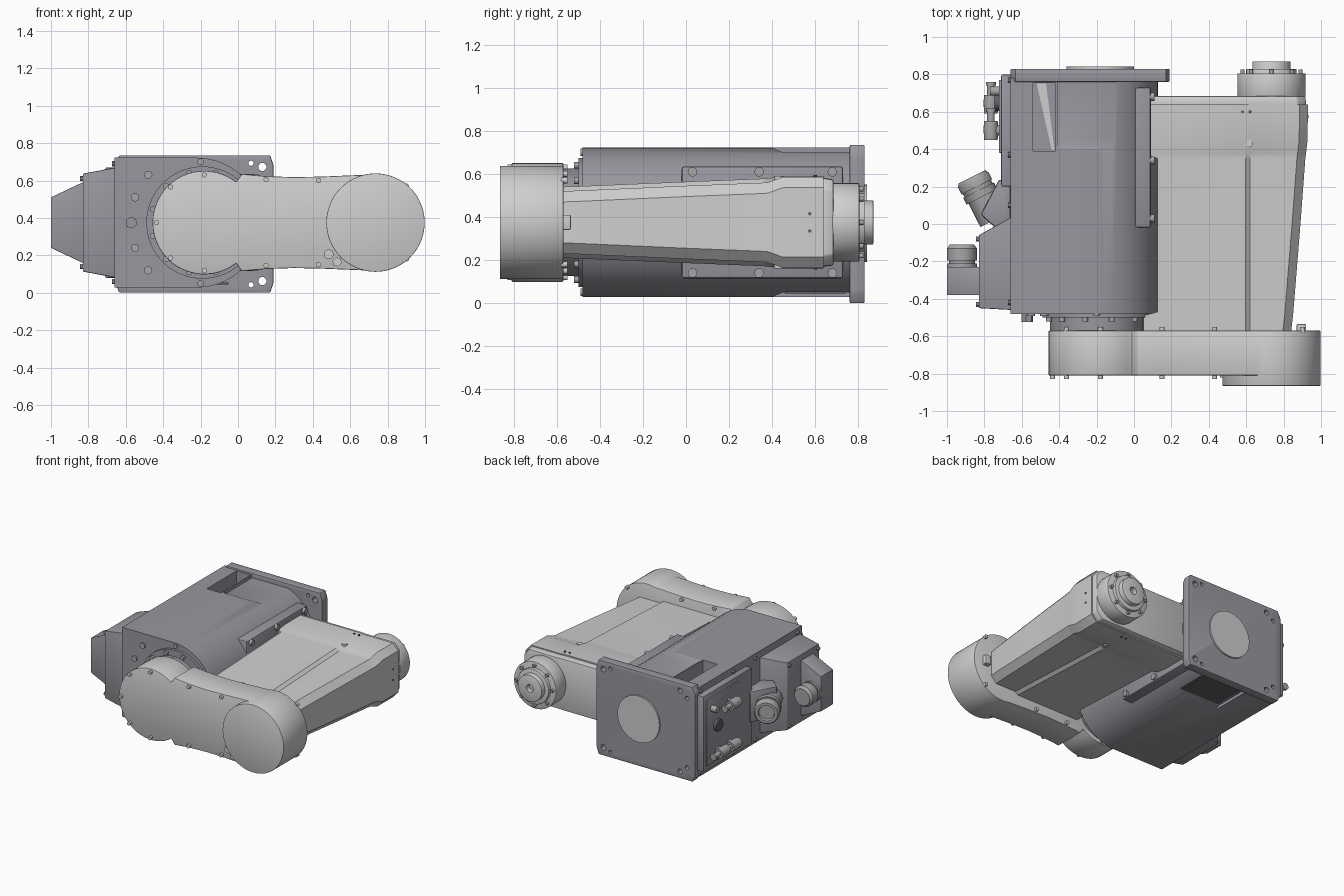
import bpy, bmesh, math
from mathutils import Vector

cube = bpy.data.objects.get("Cube")
if cube:
    bpy.data.objects.remove(cube, do_unlink=True)


def material(name, rgb):
    m = bpy.data.materials.new(name)
    m.use_nodes = True
    m.diffuse_color = (*rgb, 1)
    m.node_tree.nodes["Principled BSDF"].inputs["Base Color"].default_value = (*rgb, 1)
    return m


LIGHT = material("light grey paint", (0.62, 0.62, 0.62))
BODY = material("slate grey paint", (0.32, 0.31, 0.345))
STEEL = material("steel grey", (0.38, 0.38, 0.39))
DARK = material("dark cover", (0.12, 0.12, 0.13))
MID = Vector((0, 0, 0.375))
X, Y, Z = Vector((1, 0, 0)), Vector((0, 1, 0)), Vector((0, 0, 1))


def finish(ob, bevel=0, segments=2):
    """Apply an optional edge bevel, then smooth with sharp edges kept."""
    bpy.ops.object.select_all(action="DESELECT")
    ob.select_set(True)
    bpy.context.view_layer.objects.active = ob
    if bevel:
        b = ob.modifiers.new("edges", "BEVEL")
        b.width, b.segments, b.limit_method = bevel, segments, "ANGLE"
        bpy.ops.object.modifier_apply(modifier=b.name)
    bpy.ops.object.shade_smooth_by_angle(angle=math.radians(32))
    return ob


def loft(name, sections, mat, bevel=0, segments=2):
    """Skin a row of matching closed sections and cap the ends."""
    bm = bmesh.new()
    rings = [[bm.verts.new(p) for p in s] for s in sections]
    n = len(rings[0])
    for a, b in zip(rings, rings[1:]):
        for i in range(n):
            bm.faces.new((a[i], a[(i + 1) % n], b[(i + 1) % n], b[i]))
    bm.faces.new(rings[0])
    bm.faces.new(rings[-1])
    bmesh.ops.recalc_face_normals(bm, faces=bm.faces)
    me = bpy.data.meshes.new(name)
    bm.to_mesh(me)
    bm.free()
    me.materials.append(mat)
    ob = bpy.data.objects.new(name, me)
    bpy.context.collection.objects.link(ob)
    return finish(ob, bevel, segments)


def box(name, lo, hi, mat, bevel=0):
    (a, b, c), (d, e, f) = lo, hi
    return loft(name, [[(x, b, c), (x, e, c), (x, e, f), (x, b, f)] for x in (a, d)], mat, bevel)


def prism_y(name, pts, y0, y1, mat, bevel=0):
    return loft(name, [[(x, y, z) for x, z in pts] for y in (y0, y1)], mat, bevel)


def turned(name, start, axis, rings, mat, sides=48, bevel=0):
    """Solid of revolution; rings are (distance along axis, radius)."""
    axis = Vector(axis).normalized()
    u = axis.orthogonal().normalized()
    v = axis.cross(u)
    turns = [math.tau * i / sides for i in range(sides)]
    return loft(name, [[Vector(start) + axis * d + (u * math.cos(t) + v * math.sin(t)) * r
                        for t in turns] for d, r in rings], mat, bevel)


def cyl(name, start, axis, depth, r, mat, sides=48, bevel=0):
    return turned(name, start, axis, [(0, r), (depth, r)], mat, sides, bevel)


def arc(cx, cz, r, a0, a1, n):
    return [(cx + r * math.cos(math.radians(a0 + (a1 - a0) * i / n)),
             cz + r * math.sin(math.radians(a0 + (a1 - a0) * i / n))) for i in range(n + 1)]


def cut(ob, cutters):
    bpy.context.view_layer.objects.active = ob
    for c in cutters:
        m = ob.modifiers.new("cut", "BOOLEAN")
        m.operation, m.object, m.solver = "DIFFERENCE", c, "EXACT"
        bpy.ops.object.modifier_apply(modifier=m.name)
        bpy.data.objects.remove(c, do_unlink=True)
    finish(ob)


# Base housing: flat left side, round right side, shallow rear recesses
housing = prism_y("base_housing", [(-0.66, 0.028)] + arc(-0.22, 0.375, 0.347, -90, 90, 32)
                  + [(-0.66, 0.722)], -0.48, 0.78, BODY)
cutters = []
for s in (1, -1):
    side = [(0.37, 0.36), (0.45, 0.325), (0.76, 0.325), (0.76, 0.4), (0.37, 0.4)]
    cutters.append(loft("recess_cutter", [[(x, y, 0.375 + s * z) for y, z in side]
                                          for x in (-0.41, -0.02)], BODY))
cutters.append(box("window_cutter", (-0.54, 0.39, 0.5), (-0.42, 0.755, 0.8), BODY))
cut(housing, cutters)
loft("window_sliver", [[(-0.52, 0.75, z), (-0.47, 0.75, z), (-0.425, 0.395, z), (-0.44, 0.395, z)]
                       for z in (0.498, 0.505)], LIGHT)
box("underside_cover", (-0.39, 0.46, 0.045), (-0.05, 0.74, 0.054), DARK)

# Rear mounting flange with corner holes and centre disc
corners = (arc(0.13, 0.06, 0.06, -90, 0, 6) + arc(0.13, 0.675, 0.06, 0, 90, 6)
           + arc(-0.61, 0.675, 0.05, 90, 180, 6) + arc(-0.61, 0.06, 0.05, 180, 270, 6))
corners = [(x, 0 if z < 0.02 else 0.735 if z > 0.715 else z) for x, z in corners]
flange = prism_y("rear_flange", corners, 0.76, 0.83, BODY, 0.006)
holes = [(x, 0.3675 + s * z, r) for s in (1, -1)
         for x, z, r in ((0.13, 0.305, 0.022), (0.07, 0.325, 0.014), (-0.53, 0.315, 0.02),
                         (-0.59, 0.27, 0.016))]
cut(flange, [cyl("hole_cutter", (x, 0.74, z), Y, 0.12, r, BODY, 20) for x, z, r in holes])
cyl("rear_disc", (-0.18, 0.82, 0.37), Y, 0.022, 0.18, LIGHT, 64)

# Side pad with corner screws on the round side
box("side_pad", (-0.1, -0.02, 0.115), (0.09, 0.73, 0.635), BODY, 0.012)
for y in (0.03, 0.34, 0.68):
    for z in (0.14, 0.61):
        cyl("pad_screw", (0.08, y, z), X, 0.03, 0.022, STEEL, 16)
for z in (0.05, 0.70):
    cyl("housing_front_screw", (-0.2, -0.49, z), Y, 0.03, 0.018, STEEL, 12)

# Front shoulder joint ring and bolts
cyl("shoulder_collar", (-0.19, -0.5, 0.375), Y, 0.03, 0.3, BODY, 64)
cyl("shoulder_neck", (-0.2, -0.58, 0.375), Y, 0.12, 0.25, BODY, 64)
for i in range(12):
    t = math.tau * (i + 0.5) / 12
    cyl("collar_bolt", (-0.19 + 0.275 * math.cos(t), -0.52, 0.375 + 0.275 * math.sin(t)),
        Y, 0.03, 0.016, STEEL, 12)
for x, dz in ((-0.48, 0.255), (-0.55, 0.135)):
    for s in (1, -1):
        cyl("housing_bolt", (x, -0.492, 0.375 + s * dz), Y, 0.02, 0.022, STEEL, 16)
cyl("housing_plug", (-0.57, -0.525, 0.375), Y, 0.06, 0.032, BODY, 6)

# Front link with rounded ends and a drum
waist = [(0.02, 0.26), (0.15, 0.248), (0.3, 0.243), (0.45, 0.246)]
outline = (arc(-0.18, 0.375, 0.277, 52, 308, 36) + [(x, 0.375 - h) for x, h in waist]
           + arc(0.735, 0.375, 0.26, -100, 100, 28) + [(x, 0.375 + h) for x, h in reversed(waist)])
prism_y("front_link", outline, -0.81, -0.57, LIGHT, 0.006)
cyl("elbow_drum", (0.735, -0.865, 0.375), Y, 0.295, 0.263, LIGHT, 72, 0.004)
for x, dz in ((-0.18, 0.255), (0.15, 0.23), (0.43, 0.225), (-0.36, 0.19)):
    for s in (1, -1):
        for y in (-0.83, -0.58):
            cyl("link_bolt", (x, y, 0.375 + s * dz), Y, 0.03, 0.014, LIGHT, 12)
cyl("link_bolt", (-0.435, -0.83, 0.375), Y, 0.03, 0.014, LIGHT, 12)
cyl("link_plug", (0.485, -0.822, 0.205), Y, 0.02, 0.026, LIGHT, 20)
cyl("link_plug", (0.53, -0.822, 0.165), Y, 0.02, 0.026, LIGHT, 6)
box("link_stop", (0.87, -0.58, 0.34), (0.92, -0.535, 0.41), LIGHT, 0.005)
for z in (0.18, 0.57):
    cyl("link_rear_bolt", (0.9, -0.58, z), Y, 0.03, 0.014, LIGHT, 12)


# Second arm: tapered beam with a ridge and a raised rear band
def arm_section(y, x0, x1, top, outer):
    half = [(x0, top), (0.595, top), (0.62, outer), (x1 - 0.045, outer), (x1, outer - 0.05)]
    return ([(x, y, 0.375 + h) for x, h in half]
            + [(x, y, 0.375 - h) for x, h in reversed(half)])


loft("second_arm", [arm_section(*s) for s in (
    (-0.58, 0.05, 0.84, 0.165, 0.145), (-0.49, 0.05, 0.85, 0.168, 0.148),
    (-0.47, 0.125, 0.852, 0.169, 0.149), (0.0, 0.125, 0.89, 0.189, 0.17),
    (0.35, 0.125, 0.916, 0.203, 0.184), (0.38, 0.05, 0.92, 0.205, 0.186),
    (0.45, 0.05, 0.928, 0.215, 0.211), (0.64, 0.05, 0.93, 0.215, 0.211))], LIGHT)
loft("arm_end_cover", [arm_section(y, 0.055, x, h, h - 0.002) for y, x, h in
                       ((0.63, 0.922, 0.207), (0.685, 0.915, 0.2))], LIGHT, 0.008)
for x in (0.58, 0.62):
    for s in (1, -1):
        cyl("arm_pin", (x, 0.6, 0.375 + s * 0.2), Z * s, 0.02, 0.008, DARK, 10)
for s in (1, -1):
    cyl("arm_lug", (0.615, 0.43, 0.375 + s * 0.18), Z * s, 0.035, 0.02, LIGHT, 16)
    cyl("arm_side_pin", (0.925, 0.575, 0.375 + s * 0.04), X, 0.008, 0.008, DARK, 10)

# Wrist: stepped discs, output hole and bolts
wrist = Vector((0.735, 0.68, 0.375))
cyl("wrist_drum", wrist, Y, 0.125, 0.182, LIGHT, 64, 0.005)
cyl("wrist_ring", wrist, Y, 0.15, 0.135, LIGHT, 64, 0.003)
hub = cyl("wrist_hub", wrist, Y, 0.19, 0.102, LIGHT, 64, 0.003)
cut(hub, [cyl("hub_cutter", wrist + Y * 0.15, Y, 0.1, 0.03, DARK, 24)])
for i in range(8):
    t = math.tau * i / 8
    cyl("wrist_bolt", wrist + Vector((math.cos(t), 0, math.sin(t))) * 0.155 + Y * 0.12,
        Y, 0.025, 0.012, STEEL, 12)

# Left side: connector panel and terminal box
box("connector_panel", (-0.71, 0.2, 0.08), (-0.65, 0.8, 0.67), BODY, 0.008)
box("panel_plate", (-0.722, 0.38, 0.12), (-0.70, 0.77, 0.63), BODY, 0.004)


def side_rect(x, y0, y1, h):
    return [(x, y0, 0.375 - h), (x, y1, 0.375 - h), (x, y1, 0.375 + h), (x, y0, 0.375 + h)]


loft("terminal_box", [side_rect(-0.65, -0.46, 0.04, 0.295),
                      side_rect(-0.83, -0.45, -0.06, 0.262)], BODY, 0.006)
loft("cable_box", [side_rect(-0.82, -0.38, -0.23, 0.22),
                   side_rect(-1.0, -0.38, -0.23, 0.135)], BODY, 0.004)
turned("cable_gland", (-0.92, -0.24, 0.375), Y,
       [(0, 0.08), (0.03, 0.08), (0.03, 0.07), (0.045, 0.07), (0.045, 0.08),
        (0.11, 0.08), (0.13, 0.065)], STEEL, 32)
for y in (-0.43, -0.08):
    for s in (1, -1):
        cyl("box_screw", (-0.82, y, 0.375 + s * 0.235), -X, 0.025, 0.014, STEEL, 10)
for y in (-0.42, 0.1, 0.37, 0.77):
    for s in (1, -1):
        cyl("panel_screw", (-0.65, y, 0.375 + s * 0.315), -X, 0.025, 0.014, STEEL, 10)

# Angled power connector
wedge = [(-0.66, 0.22), (-0.72, 0.24), (-0.82, 0.05), (-0.72, -0.04), (-0.66, -0.04)]
loft("connector_base", [[(x, y, z) for x, y in wedge] for z in (0.255, 0.495)], BODY, 0.012)
turned("power_connector", (-0.75, 0.02, 0.375), (-0.45, 0.89, 0),
       [(0, 0.08), (0.14, 0.08), (0.14, 0.092), (0.18, 0.092), (0.18, 0.084), (0.2, 0.084),
        (0.2, 0.092), (0.24, 0.092), (0.26, 0.08), (0.26, 0.06), (0.24, 0.055)], STEEL, 32)

# Air fittings and panel sockets
for y, z in ((0.5, 0.52), (0.5, 0.2), (0.64, 0.2)):
    cyl("fitting_stem", (-0.71, y, z), -X, 0.07, 0.028, STEEL, 16)
    turned("fitting_elbow", (-0.765, y - 0.05, z), Y,
           [(0, 0.036), (0.06, 0.04), (0.1, 0.036), (0.1, 0.02), (0.15, 0.02), (0.15, 0.026),
            (0.17, 0.026)], STEEL, 16)
cyl("panel_socket", (-0.71, 0.65, 0.4), -X, 0.035, 0.045, DARK, 24)
cyl("panel_valve", (-0.71, 0.71, 0.55), -X, 0.06, 0.024, STEEL, 16)
